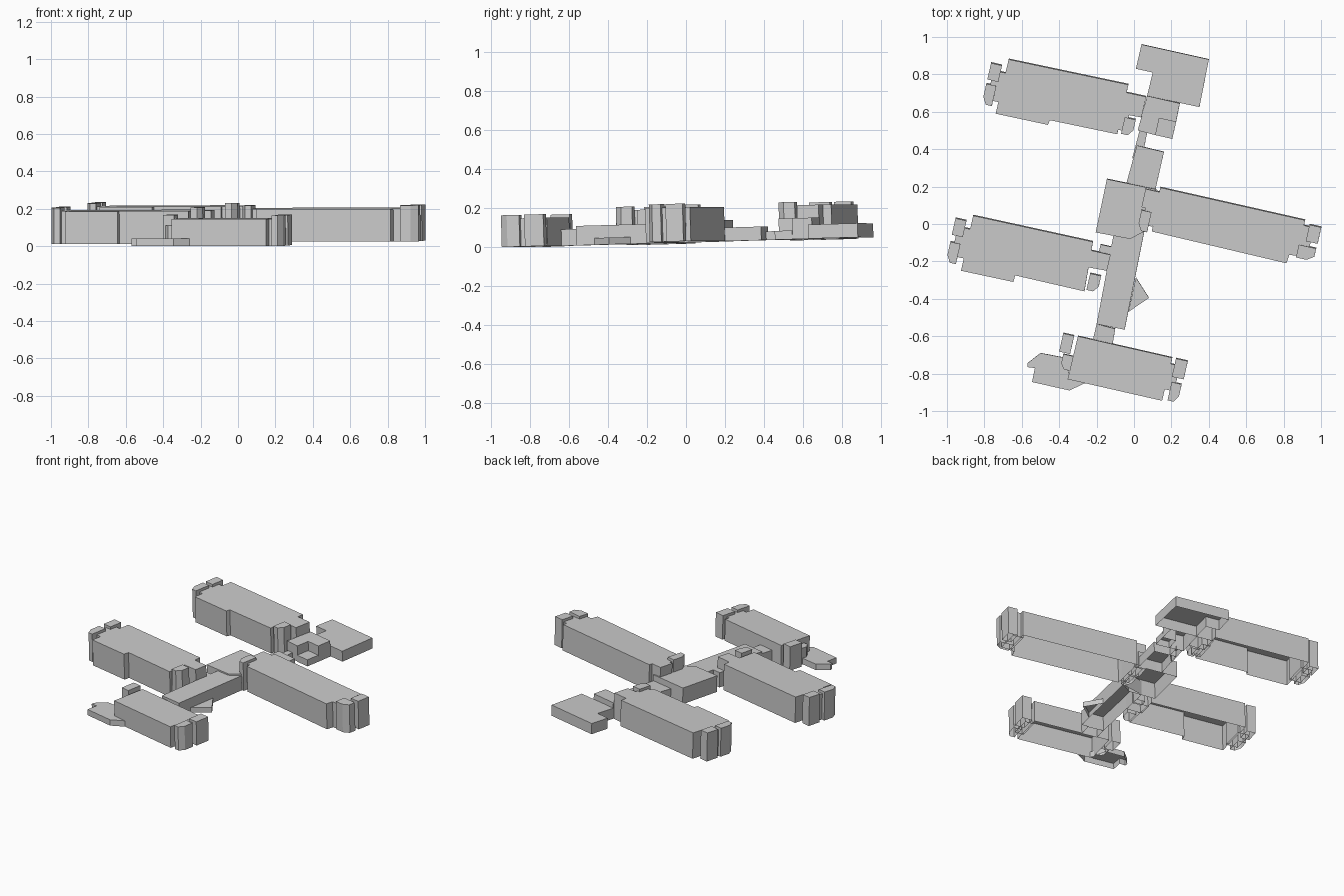
import bpy, math
from mathutils import Vector, Matrix

cube = bpy.data.objects.get("Cube")
if cube:
    bpy.data.objects.remove(cube, do_unlink=True)

# One plain grey for every building
grey = bpy.data.materials.new("plain_grey")
grey.use_nodes = True
colour = (0.6, 0.6, 0.6, 1)
grey.diffuse_color = colour
grey.node_tree.nodes["Principled BSDF"].inputs["Base Color"].default_value = colour

TURN = Matrix.Rotation(math.radians(-12.7), 2)   # plan direction of the site
SLOPE_X, SLOPE_Y, GROUND = .007, .027, .024      # gently tilted ground plane


def ground(x, y):
    return max(0, GROUND + SLOPE_X * x + SLOPE_Y * y)


def prism(name, outline, height):
    """Open-bottomed building raised from a roof outline, square to the ground."""
    count = len(outline)
    roof = [(x, y, ground(x, y) + height) for x, y in outline]
    foot = [(x + SLOPE_X * height, y + SLOPE_Y * height, ground(x, y))
            for x, y in outline]
    area = sum(a[0] * b[1] - b[0] * a[1]
               for a, b in zip(outline, outline[1:] + outline[:1]))
    ring = range(count)
    faces = [list(ring)]
    for i in ring:
        j = (i + 1) % count
        faces.append([j, i, i + count, j + count])
    if area < 0:
        faces = [face[::-1] for face in faces]
    mesh = bpy.data.meshes.new(name)
    mesh.from_pydata(roof + foot, [], faces)
    mesh.materials.append(grey)
    obj = bpy.data.objects.new(name, mesh)
    bpy.context.scene.collection.objects.link(obj)
    return obj


def block(name, x, y, width, depth, height, cant=0):
    """Turned rectangular building; cant cuts the front corner on that side."""
    w, d = width / 2, depth / 2
    plan = [(-w, d), (w, d), (w, -d), (-w, -d)]
    if cant:
        plan = [(-cant * w, d), (cant * w, d), (cant * w, -d * .3),
                (cant * w * .2, -d), (-cant * w, -d)]
    centre = Vector((x, y))
    prism(name, [tuple(centre + TURN @ Vector(p)) for p in plan], height)


# Back wing
WING, TOWER = .175, .193
prism("back_wing", [(-.67, .88), (-.03, .745), (-.09, .48), (-.45, .555),
                    (-.46, .53), (-.74, .59)], WING)
prism("back_wing_link", [(-.05, .705), (.065, .68), (.04, .57), (-.07, .59)], WING)
block("back_wing_neck", -.73, .735, .08, .16, WING)
block("back_wing_outer_tower", -.745, .81, .06, .09, TOWER)
block("back_wing_outer_bay", -.775, .69, .055, .11, TOWER, -1)
block("back_wing_inner_bay", -.03, .52, .06, .09, TOWER, 1)
block("back_wing_inner_neck", -.06, .57, .06, .14, WING)

# Right-hand wing on the plan's west side
prism("west_wing", [(-.86, .045), (-.22, -.095), (-.265, -.36), (-.635, -.275),
                    (-.645, -.31), (-.925, -.25)], WING)
prism("west_wing_link", [(-.235, -.14), (-.125, -.165), (-.145, -.25),
                         (-.255, -.23)], WING)
block("west_wing_neck", -.92, -.1, .08, .16, WING)
block("west_wing_outer_tower", -.935, -.02, .06, .09, TOWER)
block("west_wing_outer_bay", -.967, -.155, .055, .11, TOWER, -1)
block("west_wing_inner_bay", -.215, -.315, .06, .09, TOWER, 1)
block("west_wing_porch", -.155, -.14, .06, .05, .1)

# East wing
prism("east_wing", [(.14, .195), (.915, .02), (.87, -.17), (.83, -.165),
                    (.815, -.21), (.095, -.04)], WING)
block("east_wing_inner_tower", .09, .13, .08, .1, WING)
block("east_wing_inner_neck", .09, .08, .06, .18, WING)
block("east_wing_inner_bay", .055, .015, .055, .11, TOWER, -1)
block("east_wing_neck", .91, -.09, .07, .16, WING)
block("east_wing_outer_tower", .96, -.055, .065, .09, TOWER)
block("east_wing_outer_bay", .92, -.155, .095, .07, TOWER, 1)

# Front wing
FRONT, FRONT_TOWER = .145, .163
prism("front_wing", [(-.3, -.6), (.205, -.715), (.15, -.945), (-.355, -.83)], FRONT)
block("front_wing_neck", .2, -.82, .06, .14, FRONT)
block("front_wing_east_tower", .245, -.775, .065, .1, FRONT_TOWER)
block("front_wing_east_bay", .217, -.9, .055, .1, FRONT_TOWER, 1)
block("front_wing_west_tower", -.36, -.64, .06, .1, FRONT_TOWER)
block("front_wing_west_bay", -.36, -.74, .055, .08, .11, -1)
prism("front_wing_terrace", [(-.57, -.745), (-.5, -.69), (-.37, -.715), (-.34, -.83),
                             (-.26, -.85), (-.345, -.89), (-.545, -.845),
                             (-.53, -.77), (-.57, -.765)], .04)

# Low halls and corridors down the middle
prism("back_hall", [(.04, .96), (.4, .88), (.35, .625), (.07, .685),
                    (.1, .81), (.01, .83)], .072)
prism("back_lobby", [(.07, .685), (.245, .645), (.225, .545), (.135, .565),
                     (.115, .475), (.02, .5)], .108)
block("back_lobby_step", .17, .51, .092, .092, .045)
prism("back_corridor", [(.03, .5), (.07, .49), (.055, .41), (-.01, .35)], .045)
prism("middle_hall", [(.015, .42), (.16, .385), (.115, .185), (-.04, .22)], .07)
prism("spine_hall", [(-.145, .24), (.12, .185), (.055, -.04), (-.02, -.08),
                     (-.205, -.045)], .11)
prism("spine_corridor", [(-.11, -.06), (.055, -.04), (-.05, -.565), (-.2, -.535)], .1)
prism("front_corridor", [(-.2, -.535), (-.1, -.56), (-.115, -.645), (-.22, -.62)], .085)
prism("side_porch", [(.01, -.285), (.08, -.395), (-.03, -.47)], .035)
